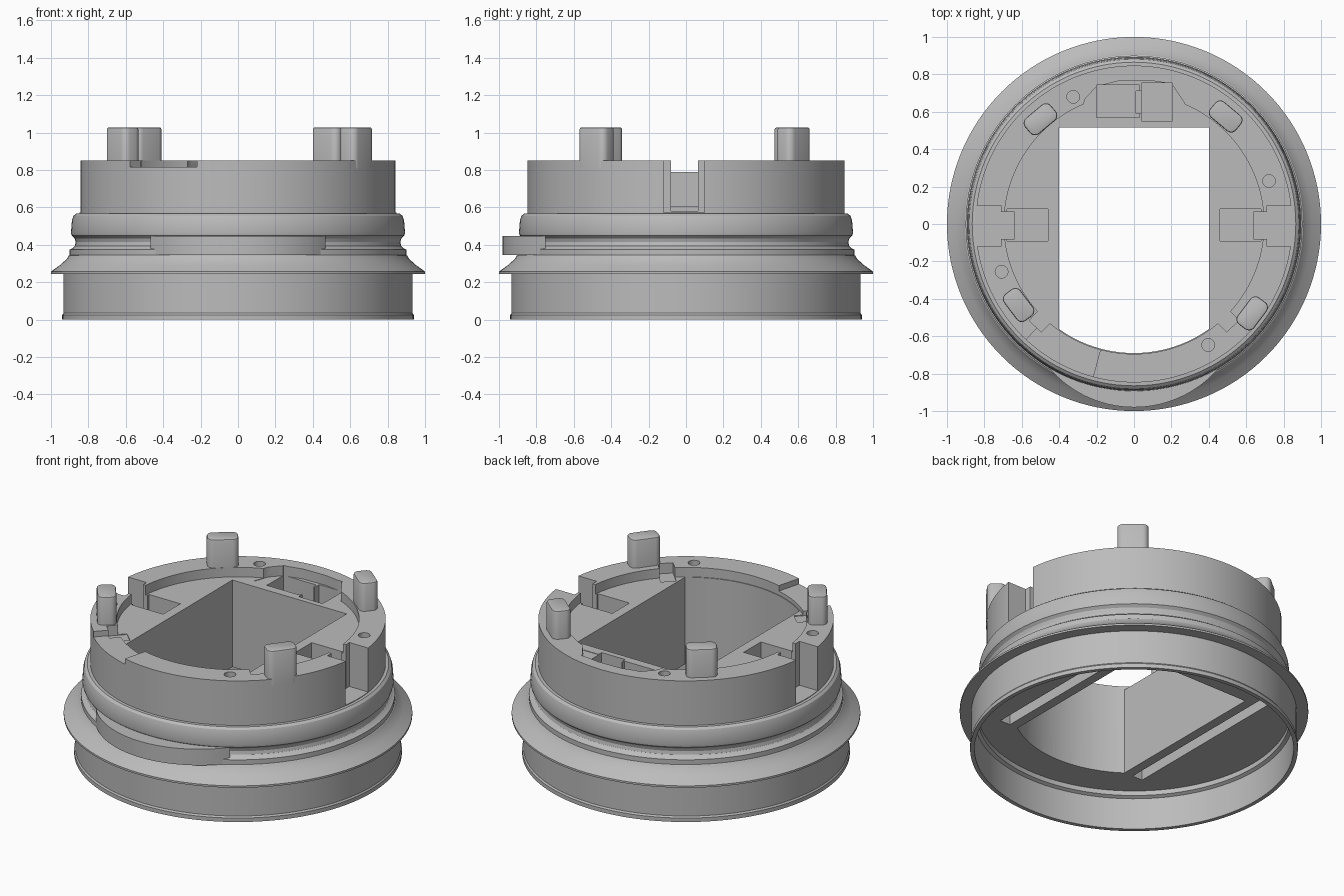
import bpy, bmesh, math
from mathutils import Matrix, Vector

if "Cube" in bpy.data.objects:
    bpy.data.objects.remove(bpy.data.objects["Cube"])

grey = bpy.data.materials.new("plain_grey")
grey.use_nodes = True
COLOR = (0.5, 0.5, 0.5, 1)
grey.diffuse_color = COLOR
grey.node_tree.nodes["Principled BSDF"].inputs["Base Color"].default_value = COLOR


def finish(name, bm):
    bmesh.ops.recalc_face_normals(bm, faces=bm.faces)
    mesh = bpy.data.meshes.new(name)
    bm.to_mesh(mesh)
    bm.free()
    mesh.materials.append(grey)
    obj = bpy.data.objects.new(name, mesh)
    bpy.context.collection.objects.link(obj)
    return obj


def prism(name, points, z0, z1):
    bm = bmesh.new()
    face = bm.faces.new([bm.verts.new((x, y, z0)) for x, y in points])
    top = bmesh.ops.extrude_face_region(bm, geom=[face])["geom"]
    verts = [v for v in top if isinstance(v, bmesh.types.BMVert)]
    bmesh.ops.translate(bm, verts=verts, vec=(0, 0, z1 - z0))
    return finish(name, bm)


def arc(radius, a0, a1, steps, cx=0, cy=0):
    angles = [math.radians(a0 + (a1 - a0) * i / steps) for i in range(steps + 1)]
    return [(cx + radius * math.cos(a), cy + radius * math.sin(a)) for a in angles]


def circle(radius, steps, cx=0, cy=0):
    return arc(radius, 0, 360, steps, cx, cy)[:-1]


def rect(x0, x1, y0, y1):
    return [(x0, y0), (x1, y0), (x1, y1), (x0, y1)]


def turned_rect(angle, r0, r1, width):
    rot = Matrix.Rotation(math.radians(angle), 2)
    return [tuple(rot @ Vector(p)) for p in rect(r0, r1, -width / 2, width / 2)]


def smooth(obj):
    bpy.ops.object.select_all(action='DESELECT')
    obj.select_set(True)
    bpy.context.view_layer.objects.active = obj
    bpy.ops.object.shade_smooth_by_angle(angle=math.radians(28))


# Turned body: skirt, flange, groove, band and upper collar
profile = [(0, .24), (.895, .24), (.895, .21), (.915, .2), (.915, 0),
           (.94, 0), (.94, .025), (.933, .035), (.933, .245), (1, .245),
           (1, .257), (.95, .293), (.915, .325), (.905, .342), (.9, .345),
           (.9, .375), (.885, .382), (.872, .395), (.868, .415), (.874, .435),
           (.89, .45), (.893, .465), (.888, .53), (.88, .555), (.865, .567),
           (.847, .568), (.847, .85), (0, .85)]
bm = bmesh.new()
verts = [bm.verts.new((r, 0, z)) for r, z in profile]
edges = [bm.edges.new(pair) for pair in zip(verts, verts[1:])]
bmesh.ops.spin(bm, geom=verts + edges, cent=(0, 0, 0), axis=(0, 0, 1),
               angle=math.tau, steps=128, use_duplicate=False)
bmesh.ops.remove_doubles(bm, verts=bm.verts, dist=1e-4)
body = finish("mount_body", bm)

# Cutters: inner floor recess and the gate-shaped opening
TOP = 1.2
FLOOR = .79
cutters = []


def cut(points, z0, z1=TOP):
    cutters.append(prism("cutter", points, z0, z1))


cut(circle(.695, 96), FLOOR)
edge = math.degrees(math.acos(.4 / .69))
cut(arc(.69, edge - 180, -edge, 32) + [(.4, .515), (-.4, .515)], -.1)

# Side slots with a neck and an inner pocket, and long grooves underneath
for s in (-1, 1):
    def side(x0, x1, y0, y1):
        return rect(min(s * x0, s * x1), max(s * x0, s * x1), y0, y1)
    cut(side(.71, 1.1, -.12, .1), .572)
    cut(side(.64, .75, -.08, .065), .58)
    cut(side(.46, .68, -.092, .08), .605)
    cut(side(.46, .53, -.56, .655), .1, .45)
    # Notches beside the front pegs
    cut(turned_rect(-90 + s * 44, .64, .76, .09), FLOOR - .005)

# Rear recess with two deeper pockets
cut([(-.29, .58), (-.26, .67), (-.2, .735), (-.08, .765), (.08, .768),
     (.2, .75), (.235, .7), (.27, .645), (.31, .58)], FLOOR - .003)
cut(rect(-.2, .03, .57, .742), .62)
cut(rect(.04, .205, .55, .755), .58)
cut(rect(.01, .06, .59, .71), .6)

# Shallow channel across the front rim
cut(arc(.65, -133, -105, 12) + arc(.9, -105, -133, 12), .815)

# Screw holes
for x, y in ((-.325, .68), (.722, .23), (-.708, -.255), (.397, -.647)):
    cut(circle(.034, 20, x, y), .7)

for c in cutters:
    mod = body.modifiers.new("cut", 'BOOLEAN')
    mod.operation = 'DIFFERENCE'
    mod.solver = 'EXACT'
    mod.object = c
bpy.context.view_layer.update()
result = bpy.data.meshes.new_from_object(
    body.evaluated_get(bpy.context.evaluated_depsgraph_get()))
body.modifiers.clear()
body.data = result
for c in cutters:
    bpy.data.objects.remove(c)
smooth(body)

# Crescent lug in the front groove
lug = prism("front_lug", arc(.595, -142, -38, 40, 0, -.385), .345, .447)
smooth(lug)

# Four rounded locating pegs on the rim
pegs = (("rear_right_peg", -.5, .56, 40), ("rear_left_peg", .49, .575, -40),
        ("front_left_peg", .632, -.478, 53), ("front_right_peg", -.617, -.433, -53))
for name, x, y, angle in pegs:
    bm = bmesh.new()
    bmesh.ops.create_cube(bm, size=1, matrix=Matrix.Diagonal((.18, .11, .22, 1)))
    upright = [e for e in bm.edges if abs(e.verts[0].co.z - e.verts[1].co.z) > .1]
    bmesh.ops.bevel(bm, geom=upright, offset=.035, segments=5, profile=.5,
                    affect='EDGES')
    rim = [e for e in bm.edges if all(v.co.z > .1 for v in e.verts)]
    bmesh.ops.bevel(bm, geom=rim, offset=.01, segments=2, profile=.5,
                    affect='EDGES')
    bm.transform(Matrix.Translation((x, y, .918))
                 @ Matrix.Rotation(math.radians(angle), 4, 'Z'))
    smooth(finish(name, bm))
